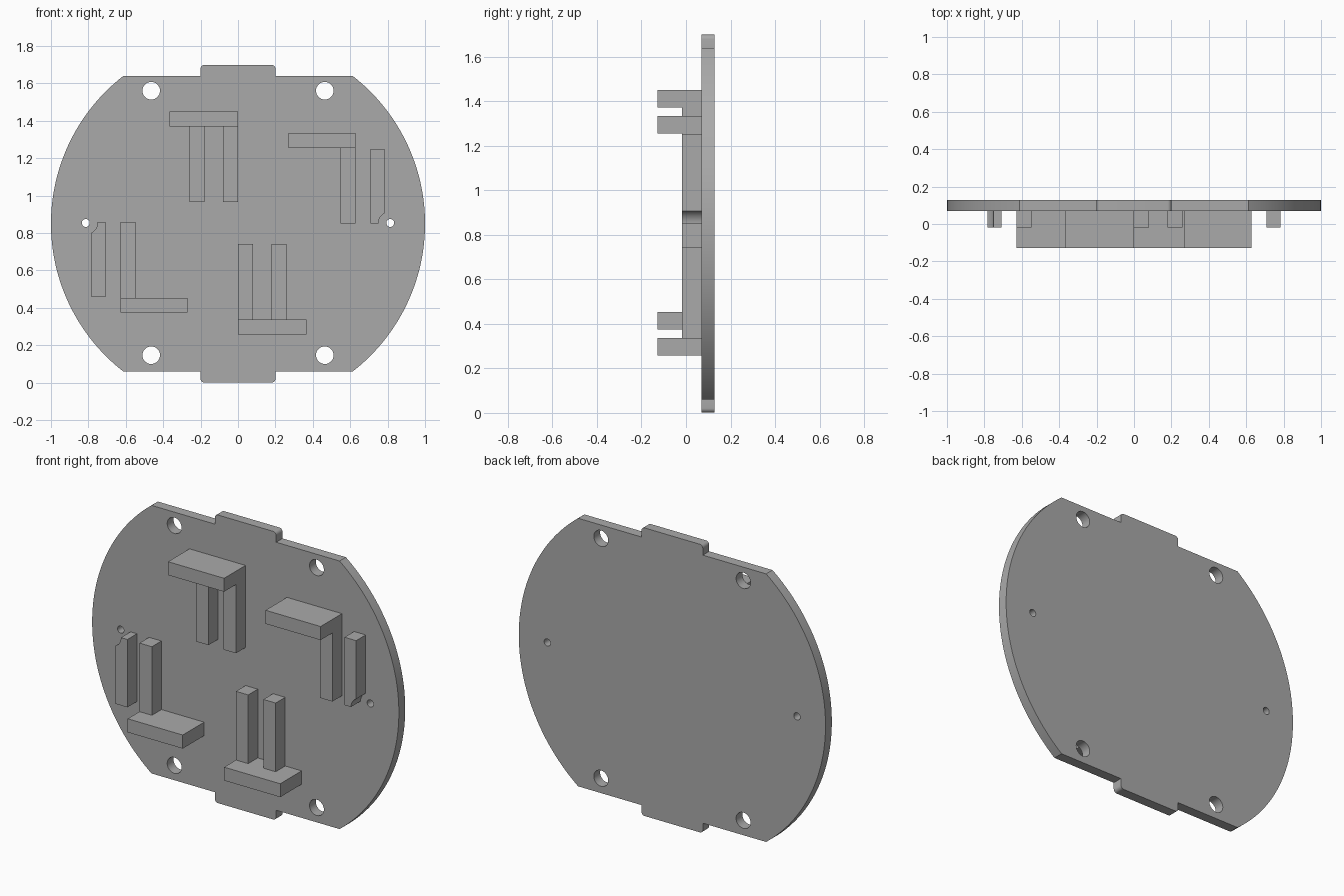
import bpy, bmesh
from math import sin, cos, pi, asin, sqrt
from mathutils import Matrix

cube = bpy.data.objects.get("Cube")
if cube:
    bpy.data.objects.remove(cube, do_unlink=True)

grey = bpy.data.materials.new("plain_grey")
grey.use_nodes = True
colour = (0.4, 0.4, 0.4, 1)
grey.diffuse_color = colour
grey.node_tree.nodes["Principled BSDF"].inputs["Base Color"].default_value = colour

MID = 0.85            # height of the disc centre
FEATURE_MID = 0.854   # height of the centre the front parts turn about
BACK, FACE, RIB, BLOCK = 0.129, 0.07, -0.019, -0.129   # depths along y


def arc(cx, cz, r, a0, a1, n):
    return [(cx + r * cos(a0 + (a1 - a0) * i / n), cz + r * sin(a0 + (a1 - a0) * i / n))
            for i in range(n + 1)]


def circle(cx, cz, r, n=32):
    return arc(cx, cz, r, 0, 2 * pi, n)[:-1]


def half_turn(points):
    return [(-x, 2 * FEATURE_MID - z) for x, z in points]


def rect(x0, x1, z0, z1):
    return [(x0, z0), (x1, z0), (x1, z1), (x0, z1)]


def prism(name, loops, y0, y1):
    """Extrude an x-z outline (with optional hole loops) between two depths."""
    curve = bpy.data.curves.new(name + "_outline", "CURVE")
    curve.dimensions = "2D"
    curve.fill_mode = "BOTH"
    curve.extrude = abs(y1 - y0) / 2
    for loop in loops:
        spline = curve.splines.new("POLY")
        spline.points.add(len(loop) - 1)
        for p, (x, z) in zip(spline.points, loop):
            p.co = (x, z, 0, 1)
        spline.use_cyclic_u = True
    helper = bpy.data.objects.new(name + "_outline", curve)
    mesh = bpy.data.meshes.new_from_object(helper)
    bpy.data.objects.remove(helper)
    bpy.data.curves.remove(curve)
    mesh.transform(Matrix.Translation((0, (y0 + y1) / 2, 0)) @ Matrix.Rotation(pi / 2, 4, "X"))
    bm = bmesh.new()
    bm.from_mesh(mesh)
    bmesh.ops.remove_doubles(bm, verts=bm.verts, dist=0.00001)
    bmesh.ops.recalc_face_normals(bm, faces=bm.faces)
    bm.to_mesh(mesh)
    bm.free()
    mesh.name = name
    mesh.materials.clear()
    mesh.materials.append(grey)
    obj = bpy.data.objects.new(name, mesh)
    bpy.context.collection.objects.link(obj)
    bpy.ops.object.select_all(action="DESELECT")
    obj.select_set(True)
    bpy.context.view_layer.objects.active = obj
    bpy.ops.object.shade_smooth_by_angle(angle=pi / 6)
    return obj


# Plate: disc cut flat at top and bottom, with a rounded tab on each flat
FLAT, TAB, TAB_TOP, FILLET = 0.79, 0.2, 0.849, 0.02
corner = asin(FLAT)
right_side = arc(0, MID, 1, -corner, corner, 64)
top_tab = [(TAB, MID + FLAT)]
top_tab += arc(TAB - FILLET, MID + TAB_TOP - FILLET, FILLET, 0, pi / 2, 6)
top_tab += arc(FILLET - TAB, MID + TAB_TOP - FILLET, FILLET, pi / 2, pi, 6)
top_tab += [(-TAB, MID + FLAT)]
half = right_side + top_tab
outline = half + [(-x, 2 * MID - z) for x, z in half]

# Four large corner holes and two small side holes
holes = [circle(sx * 0.464, FEATURE_MID + sz * 0.707, 0.047) for sx in (-1, 1) for sz in (-1, 1)]
holes += [circle(sx * 0.814, FEATURE_MID, 0.021, 24) for sx in (-1, 1)]
prism("plate", [outline] + holes, FACE, BACK)

# Outer rib, scooped out around the small side hole
r, x_in, x_out, end = 0.064, 0.708, 0.784, 0.85
dx = 0.814 - x_out
a_end = pi - asin(sqrt(r * r - dx * dx) / r)
scoop = arc(0.814, end, r, pi, a_end, 10)
outer_rib = [(x_in, end)] + scoop + [(x_out, 1.25), (x_in, 1.25)]

# Front parts come in pairs, related by a half turn about the centre
parts = [
    ("upper_block", rect(-0.366, 0, 1.371, 1.45), BLOCK),
    ("upper_inner_rib", rect(-0.08, 0, 0.966, 1.371), RIB),
    ("upper_outer_rib", rect(-0.259, -0.179, 0.966, 1.371), RIB),
    ("side_block", rect(0.27, 0.629, 1.254, 1.334), BLOCK),
    ("side_inner_rib", rect(0.548, 0.629, 0.85, 1.254), RIB),
    ("side_notched_rib", outer_rib, RIB),
]
for name, shape, front in parts:
    prism(name, [shape], front, FACE)
    prism(name + "_opposite", [half_turn(shape)], front, FACE)
